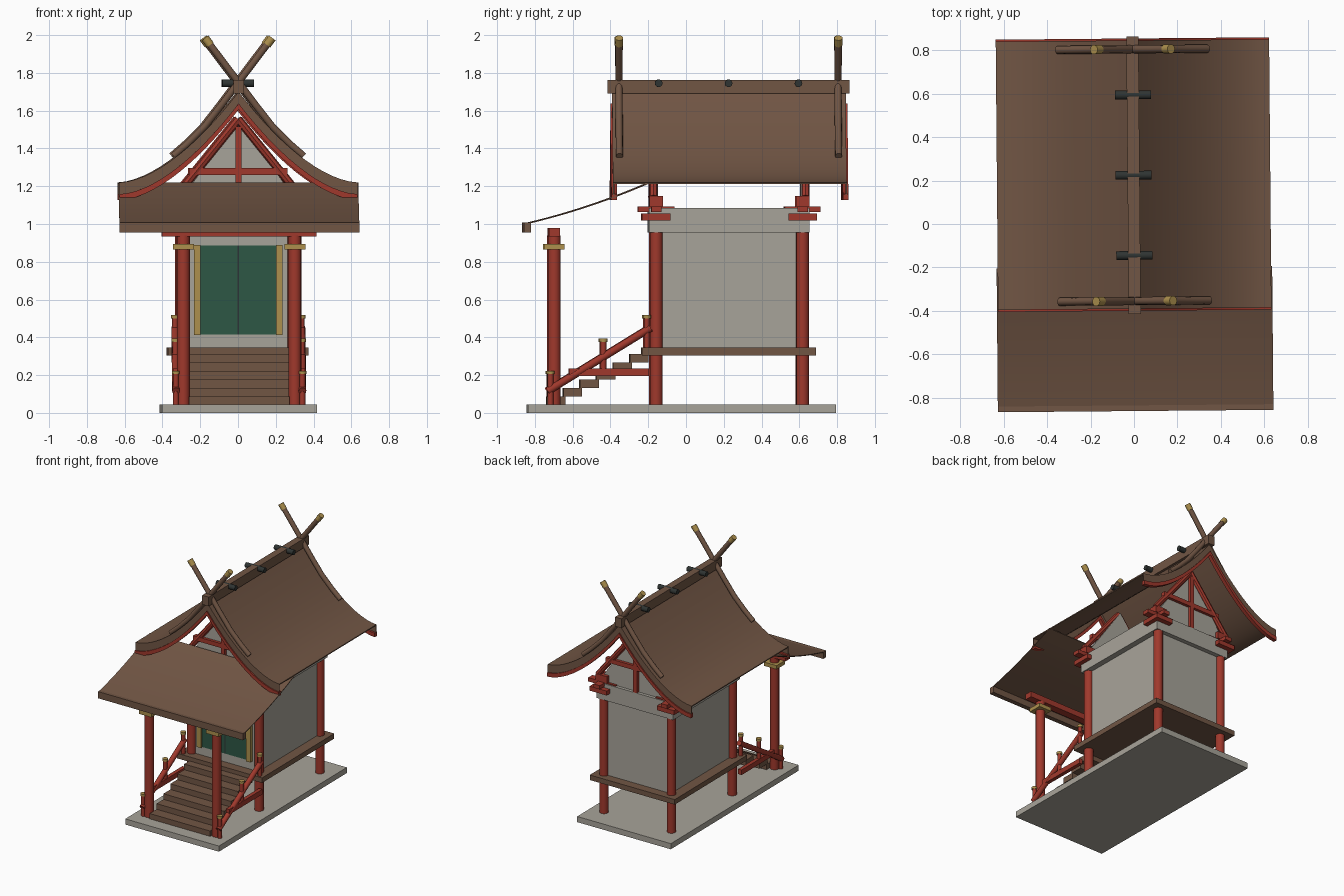
import bpy, bmesh, math
from mathutils import Vector, Matrix

cube = bpy.data.objects.get("Cube")
if cube:
    bpy.data.objects.remove(cube, do_unlink=True)


def material(name, rgb):
    m = bpy.data.materials.new(name)
    m.use_nodes = True
    m.diffuse_color = (*rgb, 1)
    m.node_tree.nodes["Principled BSDF"].inputs["Base Color"].default_value = (*rgb, 1)
    return m


STONE = material("pale grey plaster", (0.39, 0.37, 0.32))
RED = material("vermilion wood", (0.35, 0.04, 0.025))
BROWN = material("brown wood", (0.165, 0.092, 0.058))
GREEN = material("green door", (0.026, 0.095, 0.06))
GOLD = material("gold fitting", (0.42, 0.28, 0.075))
BLACK = material("dark log", (0.028, 0.034, 0.032))

TURN = Matrix.Rotation(math.radians(0.5), 4, "Z")   # whole building sits slightly turned


def finish(name, bm, mat, smooth=False):
    bmesh.ops.recalc_face_normals(bm, faces=bm.faces)
    bm.transform(TURN)
    mesh = bpy.data.meshes.new(name)
    bm.to_mesh(mesh)
    bm.free()
    mesh.materials.append(mat)
    ob = bpy.data.objects.new(name, mesh)
    bpy.context.collection.objects.link(ob)
    if smooth:
        bpy.ops.object.select_all(action="DESELECT")
        ob.select_set(True)
        bpy.context.view_layer.objects.active = ob
        bpy.ops.object.shade_smooth_by_angle(angle=math.radians(40))
    return ob


def box(name, x, y, z, mat):
    """Box from (low, high) ranges."""
    bm = bmesh.new()
    bmesh.ops.create_cube(bm, size=1)
    for v in bm.verts:
        for i, (lo, hi) in enumerate((x, y, z)):
            v.co[i] = hi if v.co[i] > 0 else lo
    return finish(name, bm, mat)


def block(name, centre, size, mat):
    return box(name, *[(c - s / 2, c + s / 2) for c, s in zip(centre, size)], mat)


def rod(name, a, b, r, mat, sides=16):
    """Round bar between two points."""
    a, b = Vector(a), Vector(b)
    d = b - a
    bm = bmesh.new()
    bmesh.ops.create_cone(bm, cap_ends=True, segments=sides, radius1=r, radius2=r, depth=d.length)
    bm.transform(Matrix.Translation((a + b) / 2) @ d.to_track_quat("Z", "Y").to_matrix().to_4x4())
    return finish(name, bm, mat, True)


def tube(name, points, r, mat, sides=10):
    """Round bar bent through points lying in one xz plane."""
    bm = bmesh.new()
    pts = [Vector(p) for p in points]
    rings = []
    for i, p in enumerate(pts):
        t = (pts[min(i + 1, len(pts) - 1)] - pts[max(i - 1, 0)]).normalized()
        side = Vector((0, 1, 0))
        up = t.cross(side)
        angles = [math.tau * k / sides for k in range(sides)]
        rings.append([bm.verts.new(p + r * (math.cos(w) * side + math.sin(w) * up)) for w in angles])
    for p, q in zip(rings, rings[1:]):
        for k in range(sides):
            n = (k + 1) % sides
            bm.faces.new((p[k], p[n], q[n], q[k]))
    bm.faces.new(rings[0])
    bm.faces.new(rings[-1])
    return finish(name, bm, mat, True)


def ribbon(name, curve, thick, span, mat, along="Y"):
    """Sheet hanging `thick` below a curve, extruded over span along an axis."""
    bm = bmesh.new()
    rings = []
    for u, z in curve:
        corners = [(s, zz) for s, zz in ((span[0], z), (span[1], z), (span[1], z - thick), (span[0], z - thick))]
        rings.append([bm.verts.new((u, s, zz) if along == "Y" else (s, u, zz)) for s, zz in corners])
    for p, q in zip(rings, rings[1:]):
        for k in range(4):
            n = (k + 1) % 4
            bm.faces.new((p[k], p[n], q[n], q[k]))
    bm.faces.new(rings[0])
    bm.faces.new(rings[-1])
    return finish(name, bm, mat, True)


SIDES = (("left", 1), ("right", -1))
COL_X, FRONT, BACK, PORCH = 0.295, -0.16, 0.615, -0.7
GROUND = 0.045

# Base, deck and hall body
box("base_slab", (-0.41, 0.41), (-0.84, 0.79), (0, GROUND), STONE)
box("deck", (-0.372, 0.372), (-0.235, 0.685), (0.305, 0.345), BROWN)
box("hall_walls", (-0.29, 0.29), (FRONT, BACK), (0.345, 0.955), STONE)
box("wall_head_beam", (-0.335, 0.335), (-0.2, 0.65), (0.955, 1.085), STONE)

# Double door with gold jambs
for label, s in SIDES:
    block(f"{label}_door", (s * 0.102, FRONT - 0.003, 0.65), (0.196, 0.009, 0.47), GREEN)
    block(f"{label}_door_jamb", (s * 0.217, FRONT - 0.01, 0.65), (0.036, 0.03, 0.475), GOLD)
block("door_gap", (0, FRONT - 0.001, 0.65), (0.012, 0.006, 0.47), BLACK)

# Columns and stacked brackets
for label, s in SIDES:
    x = s * COL_X
    for end, y in (("front", FRONT), ("back", BACK)):
        tag = f"{label}_{end}"
        rod(f"{tag}_column", (x, y, GROUND), (x, y, 1.1), 0.034, RED)
        block(f"{tag}_bracket_block", (x, y, 1.037), (0.15, 0.15, 0.035), RED)
        block(f"{tag}_bracket_arm_long", (x, y, 1.078), (0.055, 0.19, 0.03), RED)
        block(f"{tag}_bracket_arm_cross", (x, y, 1.078), (0.24, 0.055, 0.03), RED)
        block(f"{tag}_bracket_cap", (x, y, 1.12), (0.1, 0.07, 0.055), RED)
    rod(f"{label}_porch_column", (x, PORCH, GROUND), (x, PORCH, 0.94), 0.034, RED)
    block(f"{label}_porch_capital", (x, PORCH, 0.88), (0.11, 0.11, 0.03), GOLD)
box("porch_beam", (-0.41, 0.41), (-0.73, -0.67), (0.935, 0.98), RED)

# Gable ends: plaster triangle with red timbers
for end, y, out in (("front", FRONT, -1), ("back", BACK, 1)):
    ribbon(f"{end}_gable_panel", [(-0.33, 1.09), (0, 1.56), (0.33, 1.09)], 0.01, (y - 0.01, y + 0.01), STONE)
    bm = bmesh.new()
    tri = bm.faces.new([bm.verts.new((x, y - 0.01, z)) for x, z in ((-0.33, 1.085), (0.33, 1.085), (0, 1.555))])
    new = bmesh.ops.extrude_face_region(bm, geom=[tri])["geom"]
    bmesh.ops.translate(bm, verts=[v for v in new if isinstance(v, bmesh.types.BMVert)], vec=(0, 0.02, 0))
    finish(f"{end}_gable_wall", bm, STONE)
    yo = y + out * 0.015
    block(f"{end}_king_post", (0, yo, 1.3), (0.032, 0.04, 0.43), RED)
    block(f"{end}_gable_tie", (0, yo, 1.278), (0.52, 0.035, 0.035), RED)
    for label, s in SIDES:
        rod(f"{end}_{label}_gable_rafter", (s * 0.335, yo, 1.14), (0, yo, 1.555), 0.022, RED, 8)


# Main roof: thin swept sheet with deep gable edges
def roof_z(x):
    return 1.22 + 0.48 * (1 - abs(x) / 0.63) ** 1.7


xs = [0.63 * i / 14 for i in range(-14, 15)]
roof = [(x, roof_z(x)) for x in xs]
ribbon("main_roof", roof, 0.008, (-0.385, 0.84), BROWN)
for end, y, out in (("front", -0.385, -1), ("back", 0.84, 1)):
    ribbon(f"{end}_gable_edge", roof, 0.07, sorted((y, y + out * 0.006)), BROWN)
    ribbon(f"{end}_bargeboard", [(x, z - 0.062) for x, z in roof], 0.032,
           sorted((y - out * 0.015, y + out * 0.015)), RED)

# Ridge beam, cross logs and forked finials
box("ridge_beam", (-0.028, 0.028), (-0.415, 0.865), (1.69, 1.763), BROWN)
for i in range(3):
    y = -0.145 + 0.37 * i
    rod(f"ridge_log_{i + 1}", (-0.083, y, 1.745), (0.083, y, 1.745), 0.02, BLACK)
for end, y in (("front", -0.355), ("back", 0.805)):
    for label, s in SIDES:
        path = [(0.155, 1.955), (0, 1.75), (-0.09, 1.63), (-0.18, 1.515), (-0.27, 1.425), (-0.345, 1.36)]
        tube(f"{end}_{label}_finial", [(s * x, y, z) for x, z in path], 0.019, BROWN)
        rod(f"{end}_{label}_finial_tip", (s * 0.15, y, 1.948), (s * 0.178, y, 1.985), 0.022, GOLD, 10)

# Porch roof and its fascia
porch = []
for i in range(13):
    t = i / 12
    porch.append((-0.84 + 0.64 * t, 1.007 + 0.15 * t + 0.063 * t * t))
ribbon("porch_roof", porch, 0.006, (-0.635, 0.635), BROWN, along="X")
box("porch_fascia", (-0.635, 0.635), (-0.862, -0.825), (0.955, 1.008), BROWN)

# Stairs
for i in range(6):
    block(f"step_{i + 1}", (0, -0.69 + 0.088 * i, 0.065 + 0.045 * i), (0.53, 0.1, 0.045), BROWN)

# Stair railings
for label, s in SIDES:
    x = s * 0.335
    rod(f"{label}_stair_handrail", (x, -0.735, 0.115), (x, -0.19, 0.45), 0.02, RED, 12)
    box(f"{label}_stair_rail", (x - 0.015, x + 0.015), (-0.62, -0.2), (0.195, 0.235), RED)
    for place, y, low, high in (("lower", -0.72, GROUND, 0.205), ("middle", -0.44, 0.23, 0.375),
                                ("upper", -0.21, 0.345, 0.5)):
        rod(f"{label}_{place}_rail_post", (x, y, low), (x, y, high), 0.015, RED, 12)
        rod(f"{label}_{place}_post_cap", (x, y, high), (x, y, high + 0.018), 0.021, GOLD, 12)
